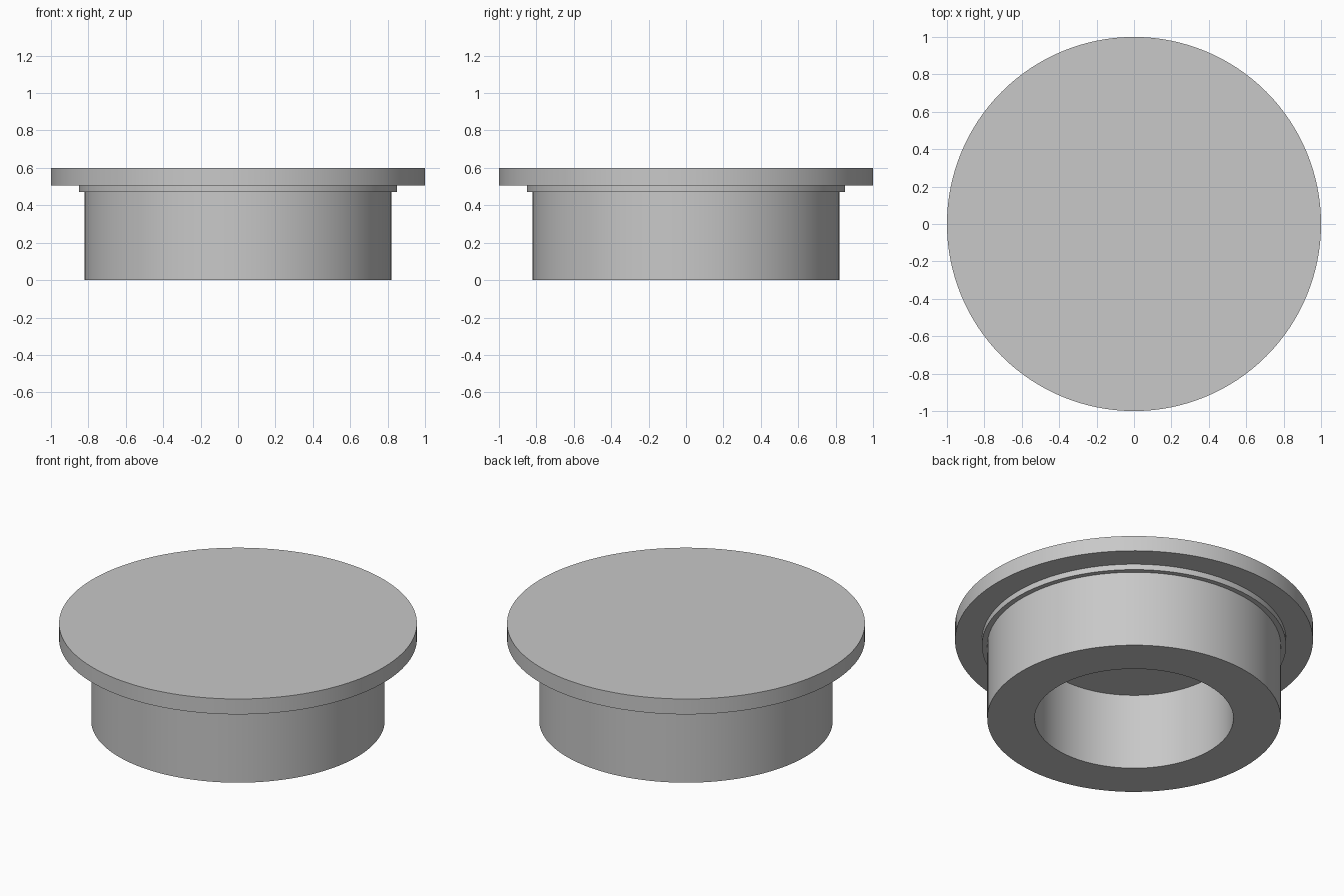
import bpy
import bmesh
import math

SEGMENTS = 128

default = bpy.data.objects.get("Cube")
if default:
    bpy.data.objects.remove(default, do_unlink=True)

# Material
grey = bpy.data.materials.new("light_grey")
grey.use_nodes = True
colour = (0.58, 0.58, 0.58, 1)
grey.diffuse_color = colour
grey.node_tree.nodes["Principled BSDF"].inputs["Base Color"].default_value = colour


def lathe(name, profile, material):
    """Revolve a (radius, height) profile around the z axis."""
    bm = bmesh.new()
    verts = [bm.verts.new((r, 0, z)) for r, z in profile]
    edges = [bm.edges.new(pair) for pair in zip(verts, verts[1:])]
    bmesh.ops.spin(bm, geom=verts + edges, cent=(0, 0, 0), axis=(0, 0, 1),
                   angle=math.tau, steps=SEGMENTS, use_merge=False)
    bmesh.ops.remove_doubles(bm, verts=bm.verts, dist=0.0001)
    # Merge the flat centre fans into single round faces
    bmesh.ops.dissolve_verts(bm, verts=[v for v in bm.verts
                                        if v.co.xy.length < 0.001])
    bmesh.ops.recalc_face_normals(bm, faces=bm.faces)
    mesh = bpy.data.meshes.new(name)
    bm.to_mesh(mesh)
    bm.free()
    mesh.materials.append(material)
    obj = bpy.data.objects.new(name, mesh)
    bpy.context.collection.objects.link(obj)
    return obj


# Flanged plug: blind bore, sleeve, narrow shoulder, wide cap
plug = lathe("flanged_plug", [
    (0, 0.47), (0.555, 0.47), (0.555, 0),   # blind bore
    (0.82, 0), (0.82, 0.47),                # sleeve
    (0.85, 0.47), (0.85, 0.505),            # shoulder
    (1, 0.505), (1, 0.6), (0, 0.6),         # cap
], grey)

bpy.ops.object.select_all(action="DESELECT")
plug.select_set(True)
bpy.context.view_layer.objects.active = plug
bpy.ops.object.shade_smooth_by_angle(angle=math.radians(30))
